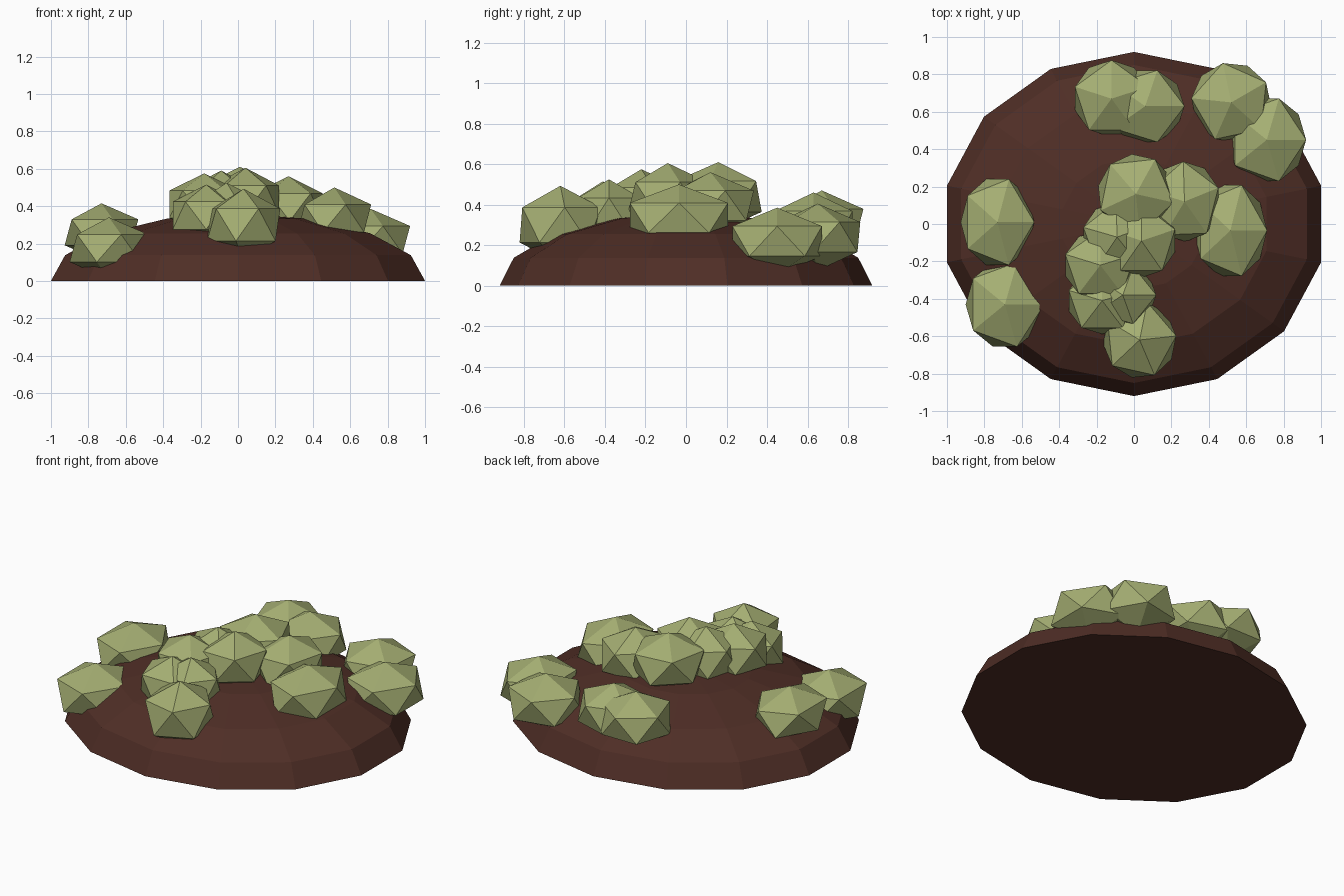
import bpy, bmesh
from math import sin, cos, pi, radians
from mathutils import Matrix

cube = bpy.data.objects.get("Cube")
if cube:
    bpy.data.objects.remove(cube, do_unlink=True)


def make_material(name, colour):
    mat = bpy.data.materials.new(name)
    mat.use_nodes = True
    mat.diffuse_color = colour
    bsdf = mat.node_tree.nodes["Principled BSDF"]
    bsdf.inputs["Base Color"].default_value = colour
    bsdf.inputs["Roughness"].default_value = 0.9
    return mat


soil = make_material("soil brown", (0.078, 0.027, 0.019, 1))
leaf = make_material("leaf green", (0.375, 0.425, 0.17, 1))


def add_object(name, bm, mat):
    bmesh.ops.recalc_face_normals(bm, faces=bm.faces)
    mesh = bpy.data.meshes.new(name)
    bm.to_mesh(mesh)
    bm.free()
    mesh.materials.append(mat)
    obj = bpy.data.objects.new(name, mesh)
    bpy.context.collection.objects.link(obj)
    return obj


# Soil mound: the upper half of a squashed, faceted dome with a flat base
SIDES, RINGS = 14, 4
RADIUS_X, RADIUS_Y, HEIGHT = 1.026, 0.92, 0.36
bm = bmesh.new()
rings = []
for level in range(RINGS):
    tilt = pi / 2 * level / RINGS
    ring = []
    for side in range(SIDES):
        turn = pi / 2 + 2 * pi * side / SIDES
        ring.append(bm.verts.new((RADIUS_X * cos(tilt) * cos(turn),
                                  RADIUS_Y * cos(tilt) * sin(turn),
                                  HEIGHT * sin(tilt))))
    rings.append(ring)
top = bm.verts.new((0, 0, HEIGHT))
bm.faces.new(rings[0])
for i in range(SIDES):
    j = (i + 1) % SIDES
    for low, high in zip(rings, rings[1:]):
        bm.faces.new((low[i], low[j], high[j], high[i]))
    bm.faces.new((rings[-1][i], rings[-1][j], top))
add_object("soil_mound", bm, soil)


# Bushes: squashed twenty-sided balls
def bush(name, x, y, z, half_x, half_y, half_z, turn):
    bm = bmesh.new()
    bmesh.ops.create_icosphere(bm, subdivisions=1, radius=1)
    bm.transform(Matrix.Rotation(radians(turn), 4, "Z"))
    bm.transform(Matrix.Diagonal((half_x, half_y, half_z, 1)))
    obj = add_object(name, bm, leaf)
    obj.location = (x, y, z)


# Name, centre, half sizes and turn in degrees
bushes = [
    ("right_middle_bush", -.73, .01, .26, .22, .27, .155, 0),
    ("right_front_bush", -.69, -.43, .175, .235, .265, .165, 0),
    ("front_bush", .03, -.62, .3, .22, .23, .193, 6),
    ("left_middle_bush", .515, -.035, .335, .22, .285, .165, 0),
    ("left_back_bush", .71, .45, .22, .235, .26, .165, 0),
    ("left_back_bush_rear", .52, .65, .24, .24, .24, .165, 30),
    ("back_bush_right", -.12, .67, .305, .23, .23, .165, 18),
    ("back_bush_left", .06, .63, .295, .235, .225, .165, 0),
    ("centre_bush_back", .01, .16, .44, .23, .24, .17, 60),
    ("centre_bush_left", .27, .12, .395, .215, .24, .165, 20),
    ("centre_bush_front", .04, -.09, .435, .21, .22, .17, 18),
    ("centre_bush_middle", -.09, -.07, .42, .21, .21, .17, 20),
    ("centre_bush_right", -.18, -.22, .41, .22, .21, .165, 18),
    ("low_bush_right", -.17, -.41, .35, .21, .2, .165, 18),
    ("low_bush_left", -.06, -.38, .36, .2, .18, .165, 0),
]
for entry in bushes:
    bush(*entry)
